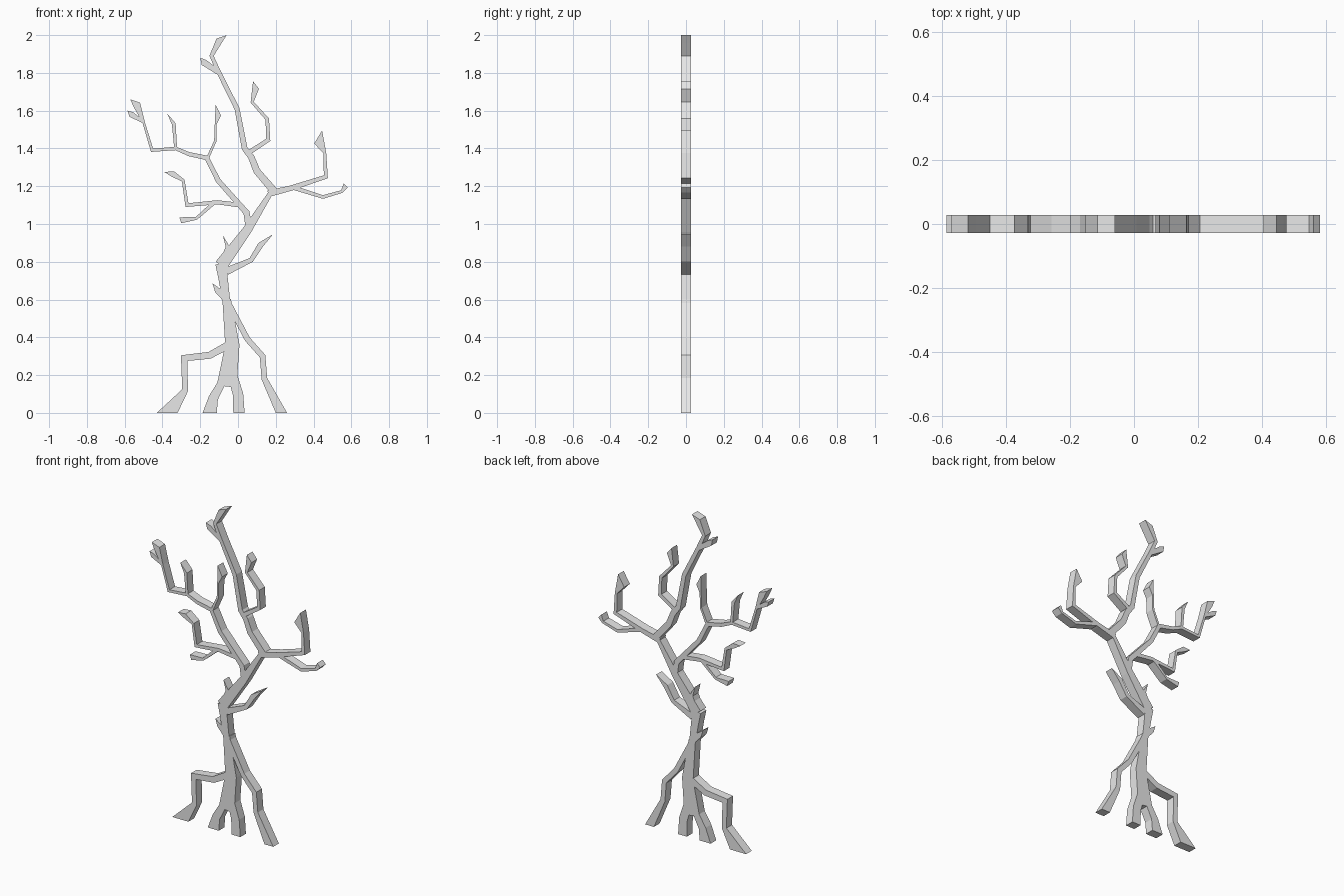
import bpy
import bmesh
from mathutils import Vector

DEPTH = 0.055

default_cube = bpy.data.objects.get("Cube")
if default_cube:
    bpy.data.objects.remove(default_cube, do_unlink=True)


def make_material(name, colour):
    material = bpy.data.materials.new(name)
    material.use_nodes = True
    material.diffuse_color = colour
    shader = material.node_tree.nodes["Principled BSDF"]
    shader.inputs["Base Color"].default_value = colour
    return material


bark = make_material("pale grey bark", (0.8, 0.8, 0.8, 1))


def mitre_offset(points, index, width):
    """Half-width vector across the path, mitred at bends, level on the ground."""
    point = points[index]
    if point.y == 0:
        return Vector((width / 2, 0))
    before = point - points[index - 1] if index > 0 else points[index + 1] - point
    after = points[index + 1] - point if index + 1 < len(points) else before
    direction = (before.normalized() + after.normalized()).normalized()
    across = Vector((direction.y, -direction.x))
    return across * (width / 2) / direction.dot(before.normalized())


def limb(name, path, thick, thin, ending=()):
    """Flat tapering limb along (x, z) points; ending gives the last widths."""
    points = [Vector(point) for point in path]
    body = len(points) - len(ending)
    step = (thin - thick) / max(body - 1, 1)
    widths = [thick + step * index for index in range(body)] + list(ending)

    bm = bmesh.new()
    rows = []
    for index, width in enumerate(widths):
        offset = mitre_offset(points, index, width)
        # A path running down to the ground has its sides swapped
        if points[index].y == 0:
            offset = -offset
        sides = (points[index] - offset, points[index] + offset)
        rows.append([bm.verts.new((side.x, 0, side.y)) for side in sides])
    for lower, upper in zip(rows, rows[1:]):
        bm.faces.new((lower[0], lower[1], upper[1], upper[0]))
    bmesh.ops.remove_doubles(bm, verts=bm.verts, dist=0.0001)
    bmesh.ops.recalc_face_normals(bm, faces=bm.faces)

    mesh = bpy.data.meshes.new(name)
    bm.to_mesh(mesh)
    bm.free()
    mesh.materials.append(bark)
    part = bpy.data.objects.new(name, mesh)
    bpy.context.collection.objects.link(part)
    solid = part.modifiers.new("depth", 'SOLIDIFY')
    solid.thickness = DEPTH
    solid.offset = 0


# Trunk, from the split of the roots up to the fork
limb("lower_trunk", [(-0.06, 0.14), (-0.03, 0.36), (-0.06, 0.6)],
     thick=0.105, thin=0.045)
limb("middle_trunk", [(-0.06, 0.58), (-0.08, 0.72), (-0.09, 0.79)],
     thick=0.04, thin=0.06)
limb("upper_trunk", [(-0.09, 0.78), (0.05, 0.97), (0.17, 1.16)],
     thick=0.07, thin=0.025)

# Roots, each running down to a flared foot cut level with the ground
limb("inner_right_root", [(-0.08, 0.17), (-0.13, 0.08), (-0.15, 0)],
     thick=0.04, thin=0.05, ending=[0.075])
limb("inner_left_root", [(-0.03, 0.2), (0, 0.1), (0.005, 0)],
     thick=0.05, thin=0.055, ending=[0.06])
limb("outer_right_root",
     [(-0.05, 0.36), (-0.15, 0.305), (-0.285, 0.29), (-0.28, 0.12), (-0.375, 0)],
     thick=0.04, thin=0.03, ending=[0.11])
limb("outer_left_root",
     [(-0.05, 0.58), (0.05, 0.39), (0.13, 0.3), (0.14, 0.18), (0.23, 0)],
     thick=0.03, thin=0.03, ending=[0.06])

# Pointed stubs and the twig on the trunk
limb("lower_stub", [(-0.07, 0.62), (-0.11, 0.65), (-0.135, 0.685)],
     thick=0.05, thin=0.03, ending=[0])
limb("upper_stub", [(-0.065, 0.83), (-0.055, 0.88), (-0.08, 0.94)],
     thick=0.04, thin=0.02, ending=[0])
limb("trunk_twig", [(-0.06, 0.75), (0.07, 0.81), (0.12, 0.89), (0.185, 0.945)],
     thick=0.04, thin=0.025, ending=[0.03, 0])

# Left limb with its raised blade and the low hook
limb("left_limb",
     [(0.16, 1.16), (0.28, 1.19), (0.465, 1.25), (0.46, 1.375), (0.43, 1.43), (0.445, 1.495)],
     thick=0.035, thin=0.014, ending=[0.05, 0])
limb("left_hook",
     [(0.3, 1.19), (0.45, 1.143), (0.55, 1.172), (0.567, 1.195), (0.56, 1.215)],
     thick=0.022, thin=0.015, ending=[0.025, 0])

# Middle limb, which rises to the top of the tree
limb("middle_limb",
     [(0.19, 1.175), (0.1, 1.28), (0.07, 1.355), (0.035, 1.4), (-0.005, 1.61),
      (-0.1, 1.8), (-0.14, 1.89), (-0.1, 1.97), (-0.06, 2)],
     thick=0.04, thin=0.02, ending=[0.035, 0])
limb("top_twig", [(-0.1, 1.8), (-0.18, 1.855), (-0.2, 1.88)],
     thick=0.025, thin=0.025, ending=[0.035, 0])
limb("middle_twig",
     [(0.06, 1.38), (0.16, 1.445), (0.155, 1.555), (0.075, 1.645), (0.093, 1.715), (0.08, 1.755)],
     thick=0.025, thin=0.015, ending=[0.035, 0])

# Right limb with its three twigs
limb("right_limb",
     [(0.055, 1), (0.045, 1.06), (0.01, 1.1), (-0.105, 1.23), (-0.165, 1.35),
      (-0.26, 1.37), (-0.33, 1.4), (-0.455, 1.39), (-0.5, 1.54), (-0.535, 1.63), (-0.57, 1.66)],
     thick=0.035, thin=0.013, ending=[0.04, 0])
limb("right_end_twig", [(-0.5, 1.54), (-0.565, 1.58), (-0.585, 1.6)],
     thick=0.015, thin=0.015, ending=[0.03, 0])
limb("right_outer_twig", [(-0.33, 1.4), (-0.34, 1.53), (-0.375, 1.585)],
     thick=0.015, thin=0.015, ending=[0.02, 0])
limb("right_inner_twig",
     [(-0.16, 1.35), (-0.12, 1.44), (-0.118, 1.53), (-0.105, 1.575), (-0.12, 1.635)],
     thick=0.015, thin=0.01, ending=[0.03, 0])

# Low right branch that splits in two
limb("low_right_branch",
     [(0.01, 1.1), (-0.11, 1.115), (-0.27, 1.1), (-0.29, 1.23), (-0.345, 1.265), (-0.39, 1.275)],
     thick=0.025, thin=0.015, ending=[0.03, 0])
limb("low_right_fork", [(-0.13, 1.11), (-0.22, 1.03), (-0.295, 1.02), (-0.31, 1.035)],
     thick=0.02, thin=0.015, ending=[0.03, 0])
